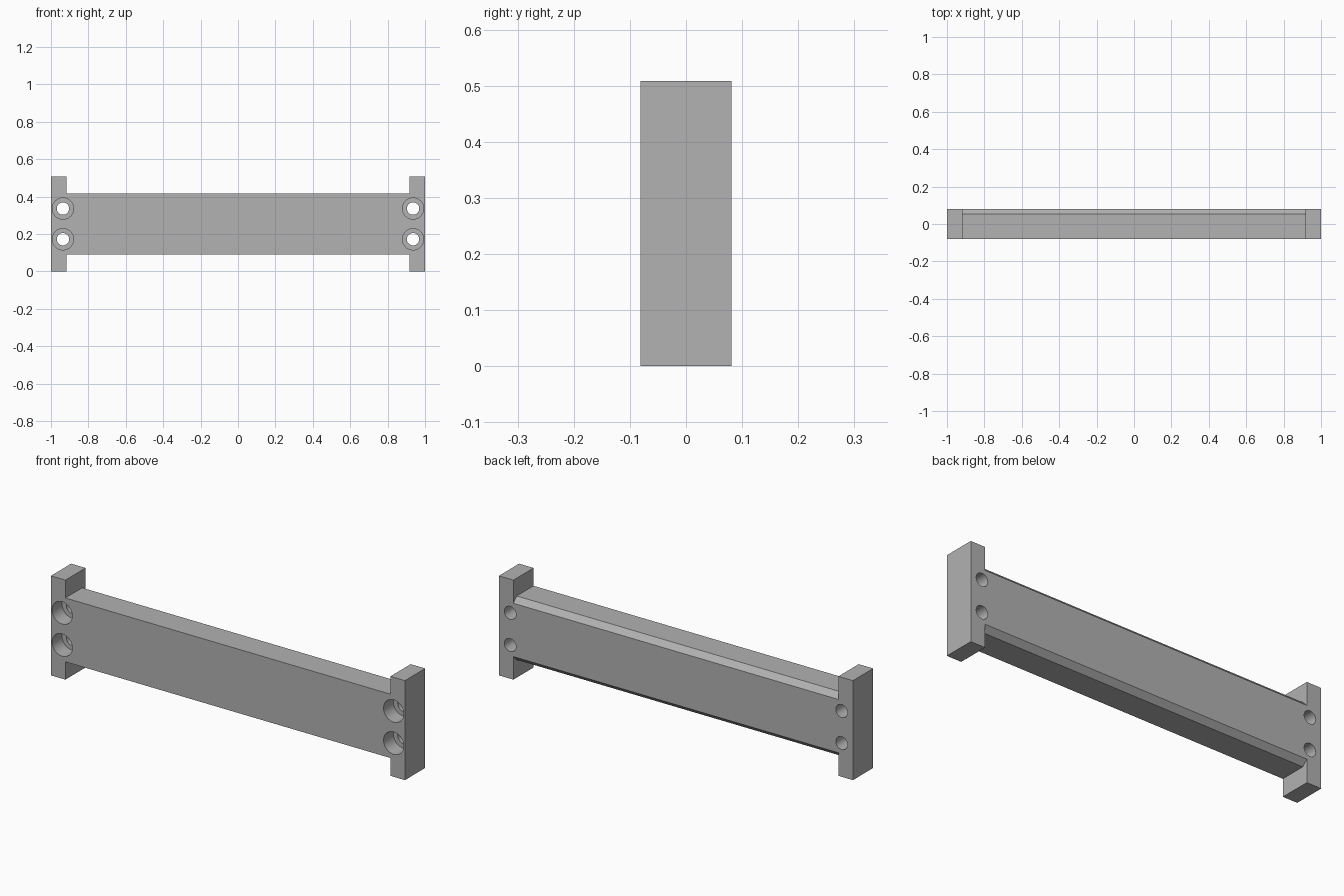
import bpy

cube = bpy.data.objects.get("Cube")
if cube:
    bpy.data.objects.remove(cube, do_unlink=True)

HEIGHT, HALF_DEPTH, END_WIDTH = 0.508, 0.0815, 0.082
MID = HEIGHT / 2
BAR_HALF, CHAMFER = 0.163, 0.027
HOLE_X, HOLE_DZ = 0.936, 0.082
HOLE_R, BORE_R, BORE_DEPTH = 0.033, 0.057, 0.08

grey = bpy.data.materials.new("plain grey")
grey.use_nodes = True
colour = (0.445, 0.445, 0.445, 1)
grey.diffuse_color = colour
grey.node_tree.nodes["Principled BSDF"].inputs["Base Color"].default_value = colour


def extrude(name, profile, x0, x1):
    """Prism along x from a (y, z) profile."""
    n = len(profile)
    verts = [(x, y, z) for x in (x0, x1) for y, z in profile]
    faces = [tuple(reversed(range(n))), tuple(range(n, 2 * n))]
    faces += [(i, (i + 1) % n, n + (i + 1) % n, n + i) for i in range(n)]
    mesh = bpy.data.meshes.new(name)
    mesh.from_pydata(verts, [], faces)
    mesh.materials.append(grey)
    obj = bpy.data.objects.new(name, mesh)
    bpy.context.collection.objects.link(obj)
    return obj


def boolean(target, other, operation):
    """Apply a boolean and discard the helper."""
    mod = target.modifiers.new(operation.lower(), "BOOLEAN")
    mod.operation, mod.solver, mod.object = operation, "EXACT", other
    bpy.ops.object.select_all(action="DESELECT")
    bpy.context.view_layer.objects.active = target
    target.select_set(True)
    bpy.ops.object.modifier_apply(modifier=mod.name)
    bpy.data.objects.remove(other, do_unlink=True)


def drill(target, x, z, radius, y0, y1):
    bpy.ops.mesh.primitive_cylinder_add(
        vertices=48, radius=radius, depth=y1 - y0,
        location=(x, (y0 + y1) / 2, z), rotation=(1.5707963, 0, 0))
    cutter = bpy.context.object
    cutter.hide_render = True
    cutter.data.materials.append(grey)
    boolean(target, cutter, "DIFFERENCE")


# Crossbar with both rear edges chamfered
d, top, bottom = HALF_DEPTH, MID + BAR_HALF, MID - BAR_HALF
bar = extrude("crossbar_bracket", [
    (-d, bottom), (d - CHAMFER, bottom), (d, bottom + CHAMFER),
    (d, top - CHAMFER), (d - CHAMFER, top), (-d, top)], -0.95, 0.95)

# Taller end blocks
for side in (-1, 1):
    x0, x1 = sorted((side, side * (1 - END_WIDTH)))
    end = extrude("end_block", [(-d, 0), (d, 0), (d, HEIGHT), (-d, HEIGHT)], x0, x1)
    boolean(bar, end, "UNION")

# Counterbored screw holes, wide at the front
for x in (-HOLE_X, HOLE_X):
    for z in (MID - HOLE_DZ, MID + HOLE_DZ):
        drill(bar, x, z, HOLE_R, -0.2, 0.2)
        drill(bar, x, z, BORE_R, -0.2, -HALF_DEPTH + BORE_DEPTH)

bpy.ops.object.select_all(action="DESELECT")
bpy.context.view_layer.objects.active = bar
bar.select_set(True)
bpy.ops.object.shade_smooth_by_angle(angle=0.5)
